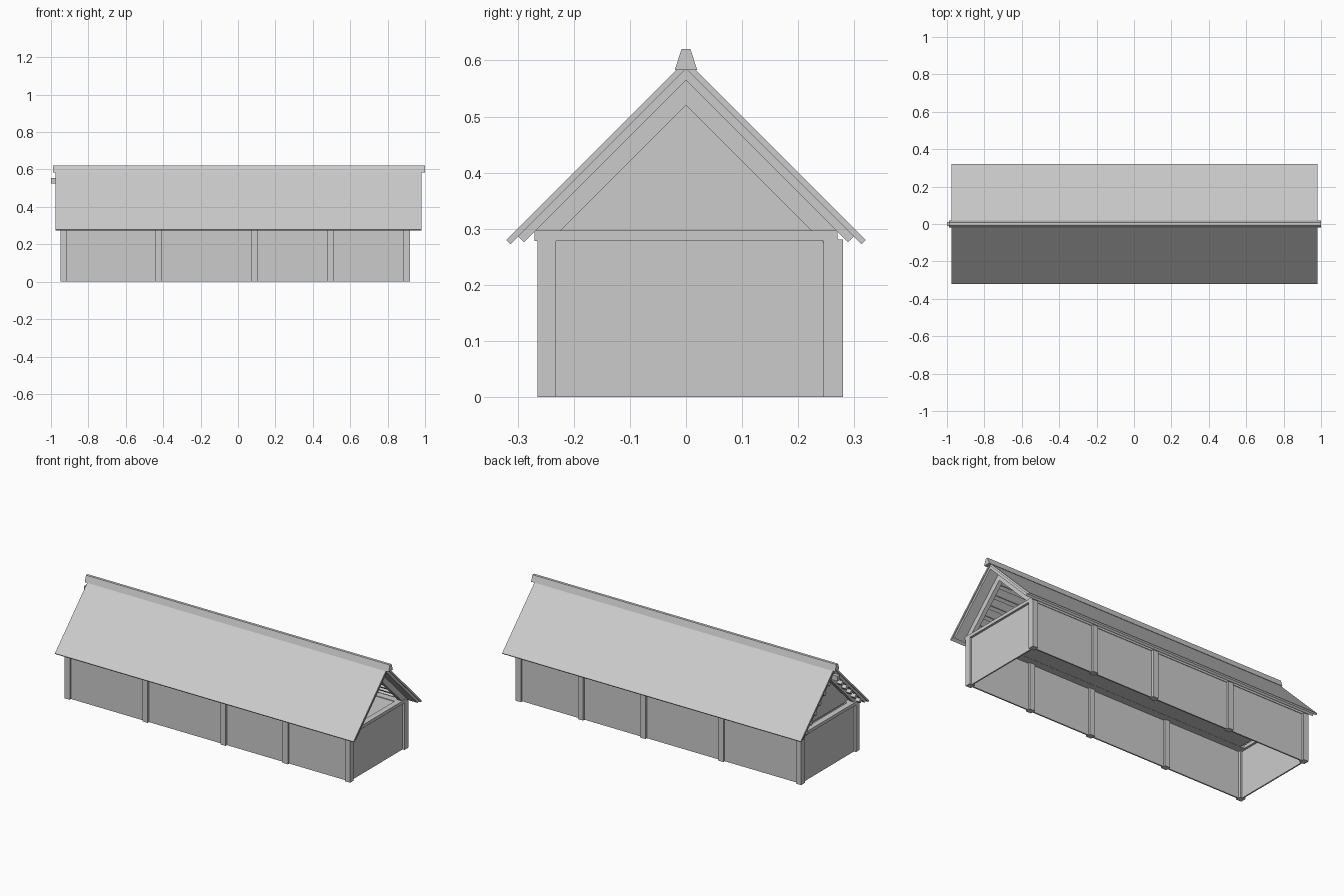
import bpy
import bmesh
from mathutils import Matrix, Vector

cube = bpy.data.objects.get("Cube")
if cube:
    bpy.data.objects.remove(cube, do_unlink=True)

# One plain grey for the whole building
grey = bpy.data.materials.new("plain_grey")
grey.use_nodes = True
COLOUR = (0.6, 0.6, 0.6, 1)
grey.diffuse_color = COLOUR
grey.node_tree.nodes["Principled BSDF"].inputs["Base Color"].default_value = COLOUR


def finish(name, bm):
    bmesh.ops.recalc_face_normals(bm, faces=bm.faces)
    mesh = bpy.data.meshes.new(name)
    bm.to_mesh(mesh)
    bm.free()
    mesh.materials.append(grey)
    obj = bpy.data.objects.new(name, mesh)
    bpy.context.collection.objects.link(obj)
    return obj


def box(name, x, y, z):
    """Box from (min, max) pairs."""
    bm = bmesh.new()
    size = [b - a for a, b in (x, y, z)]
    centre = [(a + b) / 2 for a, b in (x, y, z)]
    bmesh.ops.create_cube(bm, size=1, matrix=Matrix.Translation(centre) @ Matrix.Diagonal((*size, 1)))
    return finish(name, bm)


def prism(name, profile, x0, x1):
    """Extrude a (y, z) outline along x."""
    bm = bmesh.new()
    face = bm.faces.new([bm.verts.new((x0, y, z)) for y, z in profile])
    new = bmesh.ops.extrude_face_region(bm, geom=[face])["geom"]
    moved = [v for v in new if isinstance(v, bmesh.types.BMVert)]
    bmesh.ops.translate(bm, verts=moved, vec=Vector((x1 - x0, 0, 0)))
    return finish(name, bm)


def slope(name, side, top, bottom, reach, x0, x1):
    """45-degree slab; top and bottom are its heights at the ridge, with a square-cut eave."""
    t = (top - bottom) / 2
    outline = [(0, top), (reach, top - reach), (reach - t, top - reach - t), (0, bottom)]
    return prism(name, [(side * y, z) for y, z in outline], x0, x1)


POST = 0.034
FRONT, BACK = (-0.265, -0.232), (0.245, 0.28)
POST_X = [-0.95, -0.44, 0.07, 0.478, 0.886]
X0, X1 = -0.95, 0.92
WALL = 0.004
SIDES = ((-1, "front", FRONT), (1, "back", BACK))

# Posts, long walls, wall plates
for side, label, (y0, y1) in SIDES:
    mid = (y0 + y1) / 2
    for i, x in enumerate(POST_X):
        box(f"{label}_post_{i + 1}", (x, x + POST), (y0, y1), (0, 0.281))
    box(f"{label}_wall", (X0 + 0.015, X1 - 0.015), (mid - WALL, mid + WALL), (0, 0.278))
    box(f"{label}_wall_plate", (X0 + 0.005, X1 - 0.005),
        (0.235 * side - 0.035, 0.235 * side + 0.035), (0.278, 0.297))

# End walls and tie beams
for label, x in (("right", X0 + POST / 2), ("left", X1 - POST / 2)):
    box(f"{label}_end_wall", (x - WALL, x + WALL), (-0.248, 0.262), (0, 0.278))
    box(f"{label}_tie_beam", (x - POST / 2, x + POST / 2), (-0.27, 0.27), (0.278, 0.297))

# Loft floor and closed gable at one end
box("loft_floor", (X0 + 0.06, X1 - 0.02), (-0.25, 0.25), (0.279, 0.293))
prism("gable_panel", [(-0.25, 0.293), (0.25, 0.293), (0, 0.543)], X0 + 0.05, X0 + 0.06)

# Roof layers, rafters and purlins
for side, label, _ in SIDES:
    slope(f"{label}_roof_cover", side, 0.6, 0.585, 0.32, -0.975, 0.98)
    slope(f"{label}_roof_boards", side, 0.585, 0.565, 0.299, -0.97, 0.975)
    for i, x in enumerate((X0 + 0.01, -0.44, 0.07, 0.478, X1 - 0.03)):
        slope(f"{label}_rafter_{i + 1}", side, 0.565, 0.52, 0.27, x, x + 0.025)
    for i in range(6):
        y = 0.04 + 0.042 * i
        apex = 0.565
        outline = [(y, apex - y), (y + 0.014, apex - y - 0.014),
                   (y, apex - y - 0.028), (y - 0.014, apex - y - 0.014)]
        prism(f"{label}_purlin_{i + 1}", [(side * a, b) for a, b in outline], -0.968, X1 - 0.02)

# Ridge beam and ridge cap
box("ridge_beam", (-1, X1 - 0.02), (-0.012, 0.012), (0.525, 0.555))
prism("ridge_cap", [(-0.02, 0.583), (0.02, 0.583), (0.008, 0.62), (-0.008, 0.62)], -0.99, 1.0)
